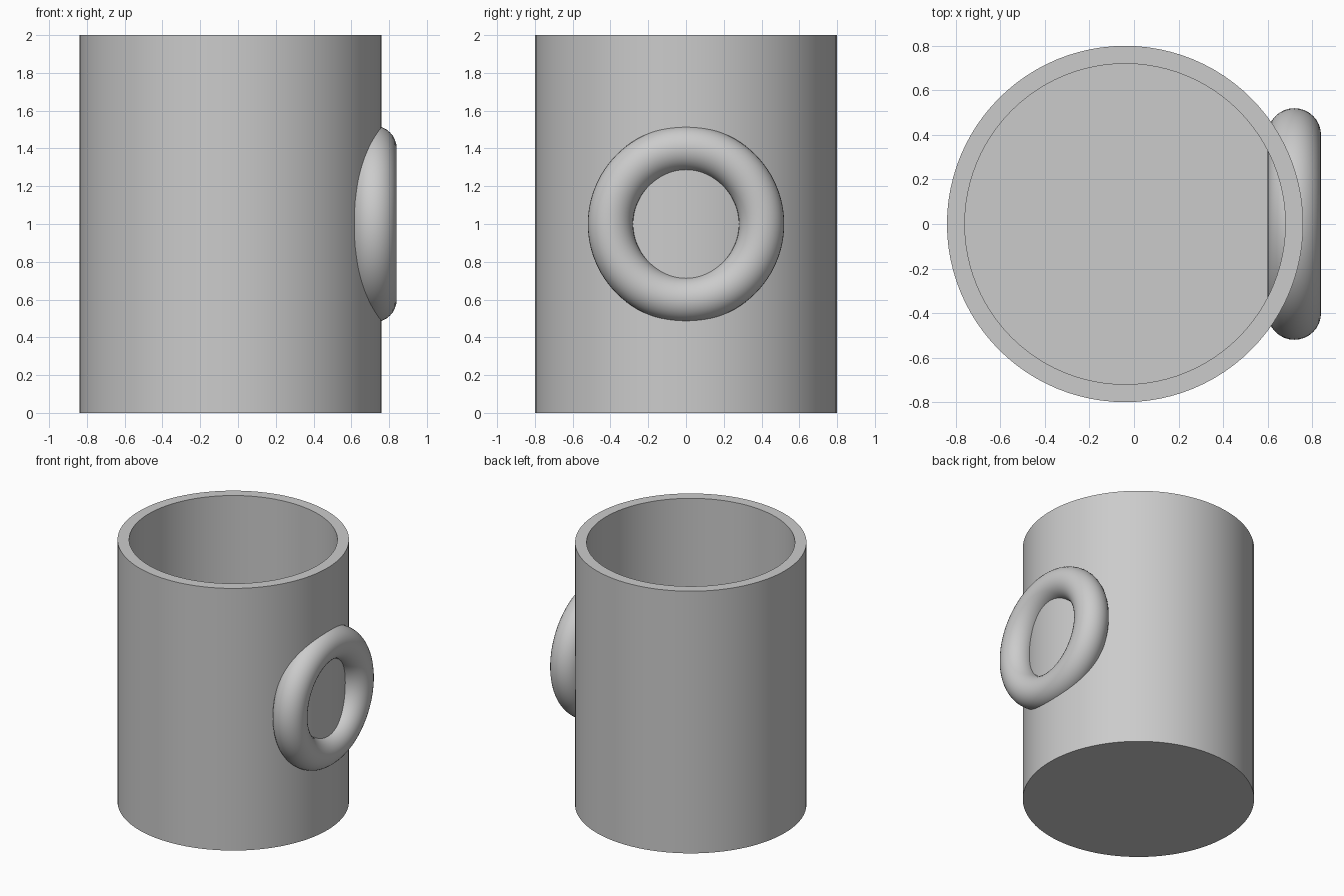
import bpy
import bmesh
import math

old = bpy.data.objects.get("Cube")
if old:
    bpy.data.objects.remove(old, do_unlink=True)

RADIUS, WALL, HEIGHT, FLOOR = 0.8, 0.08, 2.0, 0.08
CUP_X = -0.04

grey = bpy.data.materials.new("plain_grey")
grey.use_nodes = True
grey.diffuse_color = (0.6, 0.6, 0.6, 1)
grey.node_tree.nodes["Principled BSDF"].inputs["Base Color"].default_value = (0.6, 0.6, 0.6, 1)


def finish(obj, name):
    obj.name = name
    obj.data.materials.append(grey)
    bpy.ops.object.shade_smooth_by_angle(angle=math.radians(30))


# Cup body: solid cylinder whose top is inset to the rim and pushed down to the floor
bpy.ops.mesh.primitive_cylinder_add(vertices=96, radius=RADIUS, depth=HEIGHT,
                                    location=(CUP_X, 0, HEIGHT / 2))
cup = bpy.context.object
bm = bmesh.new()
bm.from_mesh(cup.data)
top = max(bm.faces, key=lambda f: f.calc_center_median().z)
bmesh.ops.inset_region(bm, faces=[top], thickness=WALL, use_even_offset=True)
hole = bmesh.ops.extrude_discrete_faces(bm, faces=[top])["faces"]
bmesh.ops.translate(bm, verts=hole[0].verts, vec=(0, 0, FLOOR - HEIGHT))
bm.to_mesh(cup.data)
bm.free()
finish(cup, "cup_body")

# Ring handle: upright torus sunk partly through the wall
bpy.ops.mesh.primitive_torus_add(major_radius=0.4, minor_radius=0.12,
                                 major_segments=96, minor_segments=32,
                                 location=(0.72, 0, 1.0),
                                 rotation=(0, math.pi / 2, 0))
finish(bpy.context.object, "ring_handle")
